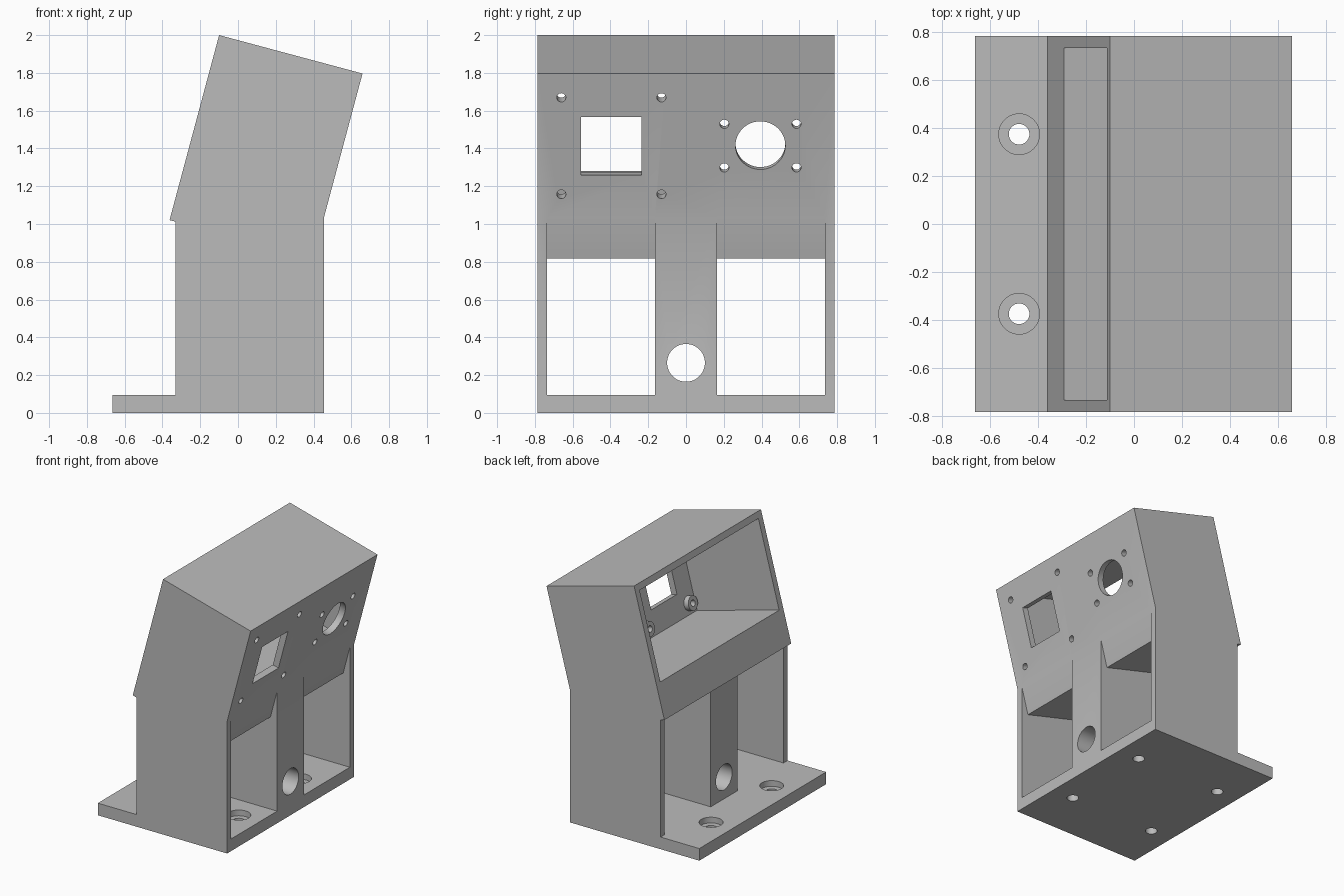
import bpy, bmesh
from math import radians, sin, cos
from mathutils import Vector, Matrix

cube = bpy.data.objects.get("Cube")
if cube:
    bpy.data.objects.remove(cube, do_unlink=True)

grey = bpy.data.materials.new("light grey plastic")
grey.use_nodes = True
grey.diffuse_color = (0.5, 0.5, 0.5, 1)
grey.node_tree.nodes["Principled BSDF"].inputs["Base Color"].default_value = (0.5, 0.5, 0.5, 1)

# Main dimensions
TILT = radians(15)
UP = Vector((sin(TILT), 0, cos(TILT)))       # along the tilted panel
OUT = Vector((cos(TILT), 0, -sin(TILT)))     # out of the tilted panel
HALF, WALL, BASE, COLUMN = 0.785, 0.05, 0.095, 0.165
BACK, FRONT, HEAD_H, HEAD_D = -0.33, 0.455, 1.014, 0.786
head_top = Vector((-0.10, 0, 2.0))
head_back = head_top - UP * HEAD_H
head_low = head_back + OUT * HEAD_D


def panel(y, s, depth=0.0):
    """Point on the tilted panel, s up from its lower edge, depth inwards."""
    return head_low + UP * s - OUT * depth + Vector((0, y, 0))


def finish(name, bm):
    bmesh.ops.recalc_face_normals(bm, faces=bm.faces)
    mesh = bpy.data.meshes.new(name)
    bm.to_mesh(mesh)
    bm.free()
    mesh.materials.append(grey)
    ob = bpy.data.objects.new(name, mesh)
    bpy.context.collection.objects.link(ob)
    return ob


def prism(name, points, y0, y1):
    """Side outline extruded across y."""
    bm = bmesh.new()
    face = bm.faces.new([bm.verts.new((p[0], y0, p[-1])) for p in points])
    out = bmesh.ops.extrude_face_region(bm, geom=[face])
    moved = [v for v in out["geom"] if isinstance(v, bmesh.types.BMVert)]
    bmesh.ops.translate(bm, verts=moved, vec=(0, y1 - y0, 0))
    return finish(name, bm)


def cylinder(name, start, end, radius, sides=48):
    bm = bmesh.new()
    axis = end - start
    turn = axis.to_track_quat("Z", "Y").to_matrix().to_4x4()
    bmesh.ops.create_cone(bm, cap_ends=True, segments=sides, radius1=radius, radius2=radius,
                          depth=axis.length, matrix=Matrix.Translation((start + end) / 2) @ turn)
    return finish(name, bm)


def combine(tool, operation="DIFFERENCE"):
    mod = stand.modifiers.new(tool.name, "BOOLEAN")
    mod.object, mod.operation, mod.solver = tool, operation, "EXACT"
    tool.hide_render = True
    bpy.ops.object.modifier_apply(modifier=mod.name)
    bpy.data.objects.remove(tool, do_unlink=True)


# Solid body: base, tower and tilted head in one outline
elbow = head_low + UP * ((FRONT - head_low.x) / UP.x)
heel = head_back + OUT * ((BACK - head_back.x) / OUT.x)
stand = prism("instrument_stand", [
    (-0.665, 0), (FRONT, 0), elbow, head_top + OUT * HEAD_D, head_top,
    head_back, heel, (BACK, BASE), (-0.665, BASE)], -HALF, HALF)
bpy.context.view_layer.objects.active = stand
stand.select_set(True)

# Two open bays either side of the central column
for side in (-1, 1):
    y0, y1 = sorted((side * COLUMN, side * (HALF - WALL)))
    combine(prism("bay_cutter", [
        (-0.8, BASE), (0.6, BASE), (0.6, elbow.z), elbow, head_low, head_back,
        (-0.8, head_back.z)], y0, y1))

# Head cavity, open to the back
inner, outer = WALL, HEAD_D + 0.1
top = HEAD_H - WALL
combine(prism("cavity_cutter", [panel(0, 0.27, inner), panel(0, top, inner),
                                panel(0, top, outer), panel(0, 0.27, outer)],
              WALL - HALF, HALF - WALL))

# Standoffs behind the square window
standoffs = [(y, s) for y in (-0.66, -0.13) for s in (0.352, 0.882)]
for y, s in standoffs:
    combine(cylinder("standoff", panel(y, s, 0.03), panel(y, s, 0.09), 0.055), "UNION")

# Square window
combine(prism("window_cutter", [panel(0, 0.457, -0.1), panel(0, 0.777, -0.1),
                                panel(0, 0.777, 0.15), panel(0, 0.457, 0.15)], -0.555, -0.235))

# Round opening and all screw holes in the panel
holes = [(y, s, 0.024) for y, s in standoffs]
holes += [(y, s, 0.024) for y in (0.203, 0.585) for s in (0.498, 0.737)]
holes.append((0.394, 0.62, 0.132))
for y, s, r in holes:
    combine(cylinder("panel_hole_cutter", panel(y, s, -0.1), panel(y, s, 0.2), r))

# Cable hole through the column
combine(cylinder("cable_hole_cutter", Vector((-0.6, 0, 0.265)), Vector((0.6, 0, 0.265)), 0.1))

# Counterbored mounting holes in the base
for x in (-0.48, 0.27):
    for y in (-0.375, 0.375):
        for r, low, high in ((0.043, -0.1, 0.15), (0.085, 0.05, 0.15)):
            combine(cylinder("mount_hole_cutter", Vector((x, y, low)), Vector((x, y, high)), r))

bpy.ops.object.shade_smooth_by_angle(angle=radians(30))
